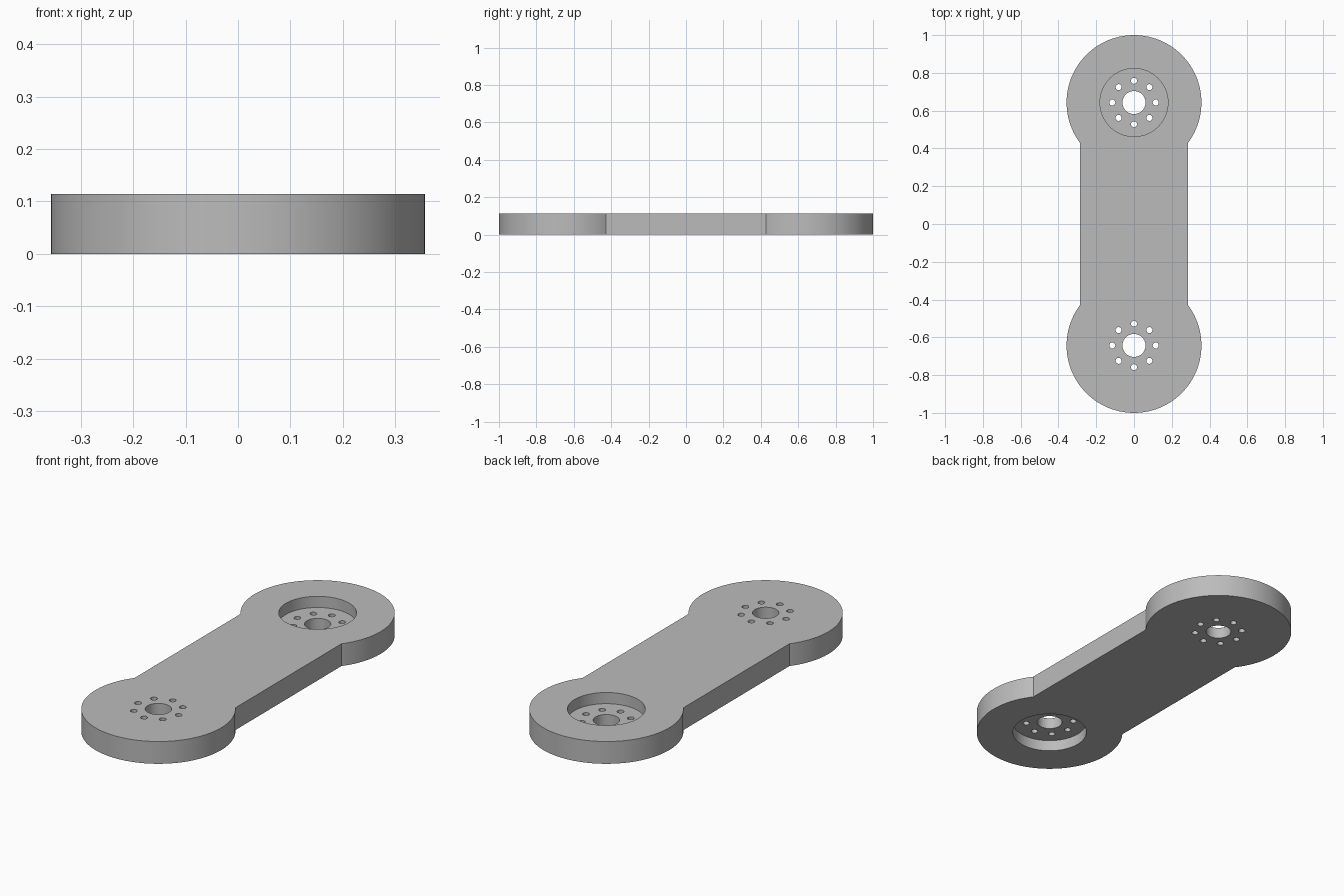
import bpy
import bmesh
from math import asin, cos, sin, pi, radians
from mathutils import Matrix, Vector

HEIGHT = 0.114
END_Y = 0.643          # distance of each round end from the middle
END_R = 0.357
HALF_WIDTH = 0.285
POCKET_R = 0.18
BORE_R = 0.061
BOLT_R = 0.016
BOLT_CIRCLE = 0.115
BOLTS = 8

default_cube = bpy.data.objects.get("Cube")
if default_cube:
    bpy.data.objects.remove(default_cube, do_unlink=True)

grey = bpy.data.materials.new("machined grey")
grey.use_nodes = True
grey.diffuse_color = (0.5, 0.5, 0.5, 1)
grey.node_tree.nodes["Principled BSDF"].inputs["Base Color"].default_value = grey.diffuse_color


def add_object(name, bm):
    bmesh.ops.recalc_face_normals(bm, faces=bm.faces)
    mesh = bpy.data.meshes.new(name)
    bm.to_mesh(mesh)
    bm.free()
    mesh.materials.append(grey)
    obj = bpy.data.objects.new(name, mesh)
    bpy.context.collection.objects.link(obj)
    return obj


def add_cylinder(bm, radius, x, y, z, depth, sides):
    bmesh.ops.create_cone(bm, cap_ends=True, segments=sides, radius1=radius, radius2=radius,
                          depth=depth, matrix=Matrix.Translation((x, y, z)))


def cut(target, cutter):
    cutter.hide_render = True
    mod = target.modifiers.new(cutter.name, 'BOOLEAN')
    mod.operation = 'DIFFERENCE'
    mod.solver = 'EXACT'
    mod.object = cutter
    bpy.ops.object.modifier_apply(modifier=mod.name)
    bpy.data.objects.remove(cutter, do_unlink=True)


# Link plate: two large arcs joined by straight sides
neck = asin(HALF_WIDTH / END_R)
start, sweep, steps = -pi / 2 + neck, 2 * pi - 2 * neck, 80
arc = [(END_R * cos(start + sweep * i / steps), END_Y + END_R * sin(start + sweep * i / steps))
       for i in range(steps + 1)]
outline = arc + [(-x, -y) for x, y in arc]

bm = bmesh.new()
base = bm.faces.new([bm.verts.new((x, y, 0)) for x, y in outline])
extruded = bmesh.ops.extrude_face_region(bm, geom=[base], use_keep_orig=True)
top = [g for g in extruded["geom"] if isinstance(g, bmesh.types.BMVert)]
bmesh.ops.translate(bm, verts=top, vec=Vector((0, 0, HEIGHT)))
link = add_object("link_plate", bm)
bpy.context.view_layer.objects.active = link
link.select_set(True)

# Round pockets of half depth: one from above, one from below
bm = bmesh.new()
for side in (1, -1):
    add_cylinder(bm, POCKET_R, 0, side * END_Y, HEIGHT / 2 + side * HEIGHT / 2, HEIGHT, 96)
cut(link, add_object("pocket_cutter", bm))

# Central bores and bolt circles through both ends
bm = bmesh.new()
for side in (1, -1):
    add_cylinder(bm, BORE_R, 0, side * END_Y, HEIGHT / 2, HEIGHT * 2, 48)
    for i in range(BOLTS):
        a = 2 * pi * i / BOLTS
        add_cylinder(bm, BOLT_R, BOLT_CIRCLE * cos(a), side * END_Y + BOLT_CIRCLE * sin(a),
                     HEIGHT / 2, HEIGHT * 2, 24)
cut(link, add_object("hole_cutter", bm))

bpy.ops.object.shade_smooth_by_angle(angle=radians(30))
